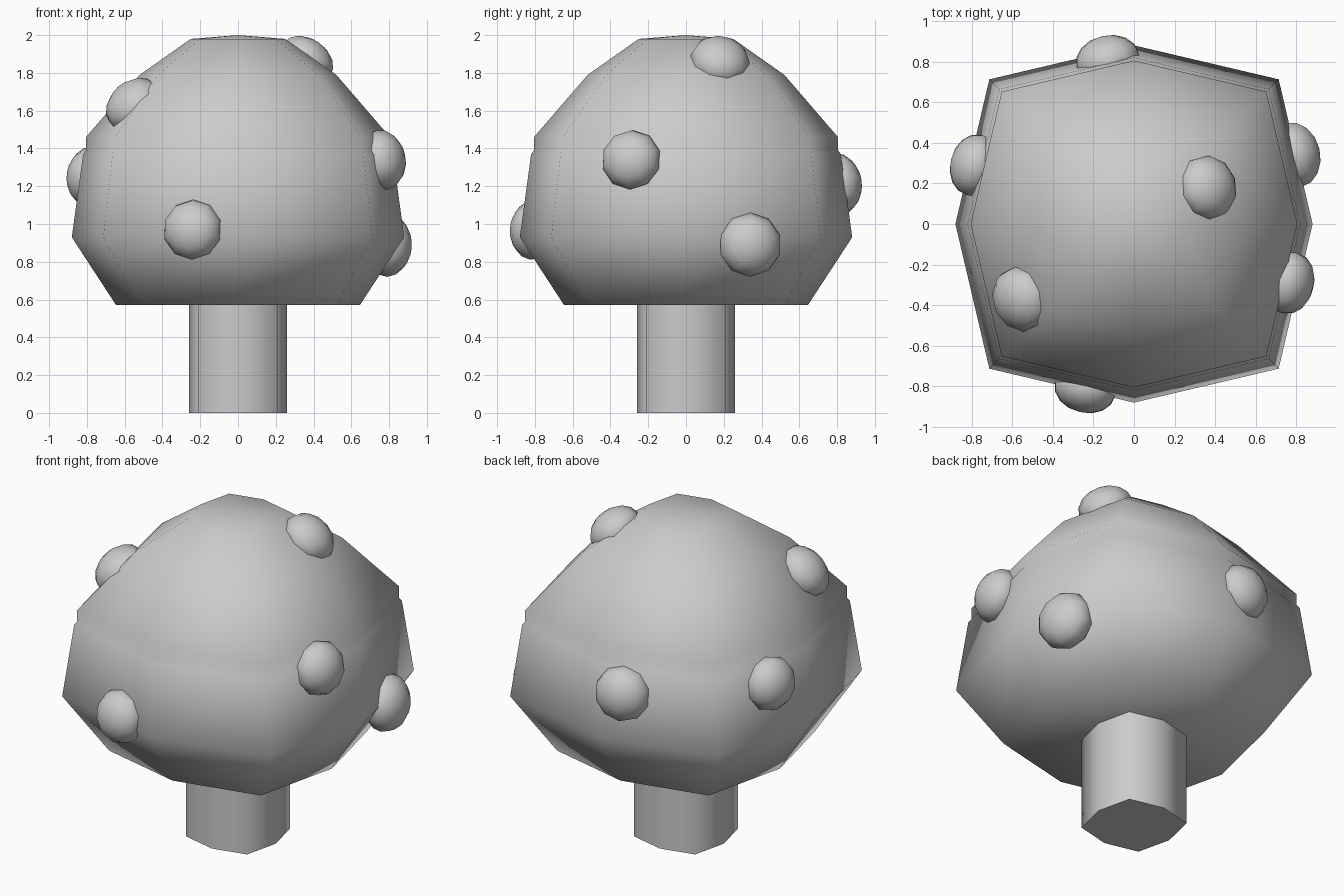
import bpy, bmesh
from mathutils import Vector, Matrix

cube = bpy.data.objects.get("Cube")
if cube:
    bpy.data.objects.remove(cube, do_unlink=True)

grey = bpy.data.materials.new("plain grey")
grey.use_nodes = True
colour = (0.6, 0.6, 0.6, 1)
grey.diffuse_color = colour
grey.node_tree.nodes["Principled BSDF"].inputs["Base Color"].default_value = colour

CORNER = 0.81  # corner coordinate relative to the mid-side radius


def finish(name, bm, angle):
    bmesh.ops.recalc_face_normals(bm, faces=bm.faces)
    mesh = bpy.data.meshes.new(name)
    bm.to_mesh(mesh)
    bm.free()
    mesh.materials.append(grey)
    obj = bpy.data.objects.new(name, mesh)
    bpy.context.collection.objects.link(obj)
    bpy.ops.object.select_all(action="DESELECT")
    obj.select_set(True)
    bpy.context.view_layer.objects.active = obj
    bpy.ops.object.shade_smooth_by_angle(angle=angle)
    return obj


def stacked_octagons(name, profile, angle, peak=None):
    """Skin eight-sided rings of (radius, height); close with a cap or a peak."""
    bm = bmesh.new()
    k = CORNER
    outline = [(1, 0), (k, k), (0, 1), (-k, k), (-1, 0), (-k, -k), (0, -1), (k, -k)]
    rings = [[bm.verts.new((x * r, y * r, z)) for x, y in outline] for r, z in profile]
    for low, high in zip(rings, rings[1:]):
        for i in range(8):
            j = (i + 1) % 8
            bm.faces.new((low[i], low[j], high[j], high[i]))
    bm.faces.new(rings[0][::-1])
    if peak:
        tip = bm.verts.new((0, 0, peak))
        for i in range(8):
            bm.faces.new((rings[-1][i], rings[-1][(i + 1) % 8], tip))
    else:
        bm.faces.new(rings[-1])
    return finish(name, bm, angle)


# Stem
stacked_octagons("stem", [(0.26, 0), (0.26, 0.65)], 1.2)

# Cap, with a narrow step where the dome meets the skirt
stacked_octagons("cap", [(0.645, 0.57), (0.88, 0.93), (0.82, 1.37), (0.805, 1.39),
                         (0.805, 1.46), (0.52, 1.79), (0.25, 1.98)], 1.2, peak=2.0)

# Flattened round spots seated on the cap: centre, outward direction, radius
spots = {
    "front_spot": ((-0.24, -0.81, 0.97), (-0.24, -1, 0.1), 0.16),
    "left_high_spot": ((0.765, -0.29, 1.34), (1, -0.24, 0.2), 0.16),
    "left_low_spot": ((0.79, 0.34, 0.89), (1, 0.24, 0), 0.17),
    "crown_spot": ((0.36, 0.18, 1.86), (0.6, 0.2, 0.8), 0.16),
    "shoulder_spot": ((-0.55, -0.37, 1.63), (-0.6, -0.3, 0.7), 0.165),
    "right_spot": ((-0.785, 0.29, 1.25), (-1, 0.24, 0.1), 0.16),
    "back_spot": ((-0.13, 0.805, 1.21), (-0.24, 1, 0.1), 0.165),
}
for name, (centre, direction, radius) in spots.items():
    bm = bmesh.new()
    bmesh.ops.create_uvsphere(bm, u_segments=10, v_segments=8, radius=radius)
    turn = Vector(direction).to_track_quat("Z", "Y").to_matrix().to_4x4()
    flatten = Matrix.Diagonal((1, 1, 0.75, 1))
    bm.transform(Matrix.Translation(centre) @ turn @ flatten)
    finish(name, bm, 1.2)
